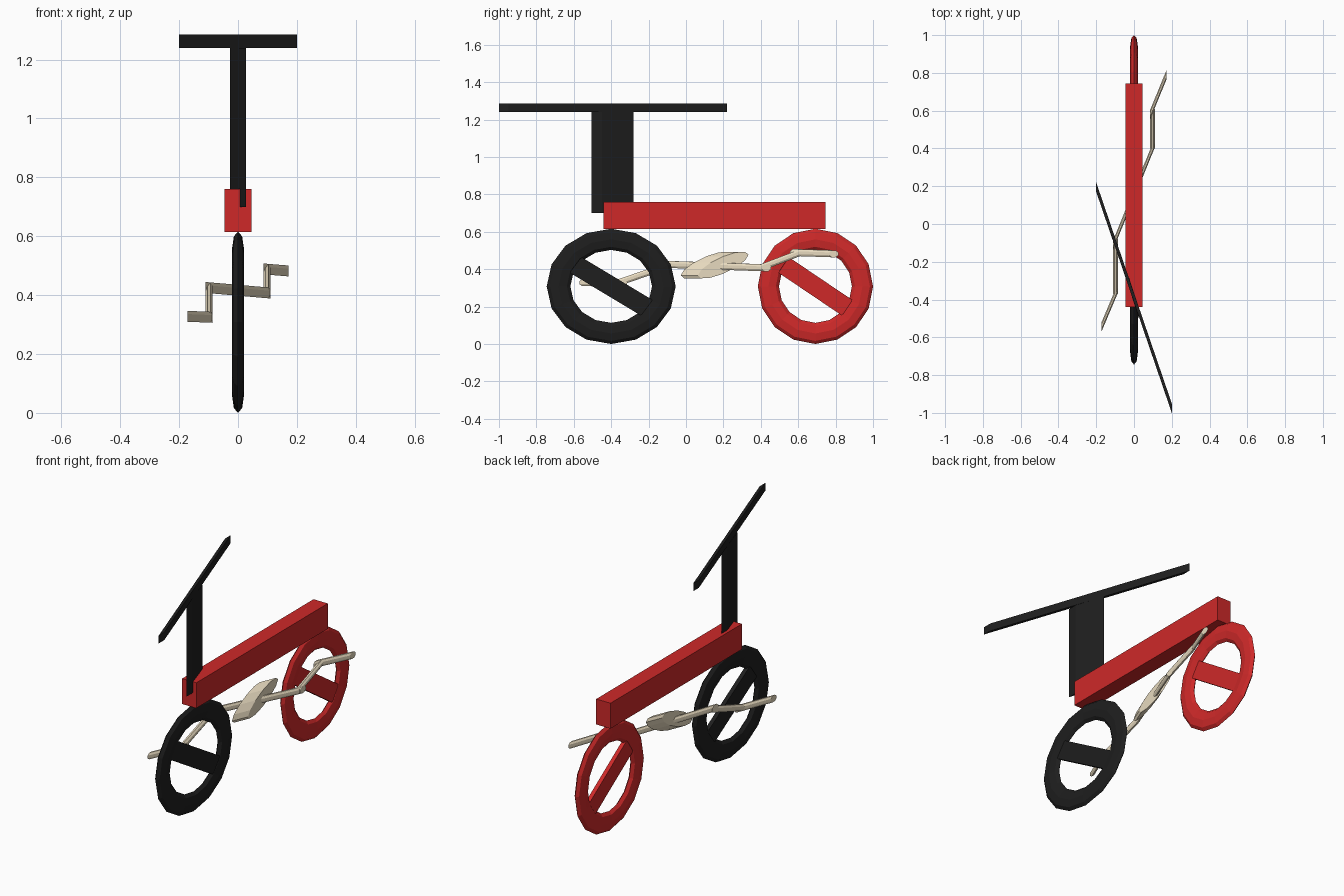
import bpy, bmesh
from math import sin, cos, pi, radians, hypot
from mathutils import Vector

if "Cube" in bpy.data.objects:
    bpy.data.objects.remove(bpy.data.objects["Cube"])


def material(name, color):
    m = bpy.data.materials.new(name)
    m.diffuse_color = (*color, 1)
    m.use_nodes = True
    m.node_tree.nodes["Principled BSDF"].inputs["Base Color"].default_value = m.diffuse_color
    return m


BLACK = material("black", (0.013, 0.013, 0.013))
RED = material("red", (0.62, 0.022, 0.022))
BEIGE = material("beige", (0.80, 0.70, 0.52))


def add_prism(bm, section, a, b):
    """Sweep a list of offsets straight from point a to point b."""
    rings = [[bm.verts.new(Vector(p) + Vector(o)) for o in section] for p in (a, b)]
    n = len(section)
    bm.faces.new(rings[0])
    bm.faces.new(rings[1][::-1])
    for i in range(n):
        j = (i + 1) % n
        bm.faces.new((rings[0][i], rings[0][j], rings[1][j], rings[1][i]))


def finish(name, bm, mat):
    bmesh.ops.recalc_face_normals(bm, faces=bm.faces)
    me = bpy.data.meshes.new(name)
    bm.to_mesh(me)
    bm.free()
    me.materials.append(mat)
    ob = bpy.data.objects.new(name, me)
    bpy.context.collection.objects.link(ob)
    return ob


def prism(name, section, a, b, mat):
    bm = bmesh.new()
    add_prism(bm, section, a, b)
    return finish(name, bm, mat)


def rect_yz(y, z):
    return [(0, -y, -z), (0, y, -z), (0, y, z), (0, -y, z)]


def wheel(name, y0, stretch, mat, major=0.2515, minor=0.0565, n=16, m=8):
    bm = bmesh.new()
    # flattened ring
    rings = []
    for i in range(n):
        t = 2 * pi * i / n
        ring = []
        for k in range(m):
            p = 2 * pi * k / m
            r = major + minor * cos(p)
            ring.append(bm.verts.new((0.02 * sin(p), r * cos(t) * stretch, r * sin(t))))
        rings.append(ring)
    for i in range(n):
        for k in range(m):
            a, b = rings[i], rings[(i + 1) % n]
            bm.faces.new((a[k], a[(k + 1) % m], b[(k + 1) % m], b[k]))
    # single diagonal spoke
    d = radians(-34)
    u, w = Vector((0, cos(d), sin(d))), Vector((0, -sin(d), cos(d)))
    sec = []
    for s, q in ((-1, -1), (1, -1), (1, 1), (-1, 1)):
        o = u * 0.225 * s + w * 0.05 * q
        sec.append((0, o.y * stretch, o.z))
    add_prism(bm, sec, (-0.012, 0, 0), (0.012, 0, 0))
    ob = finish(name, bm, mat)
    ob.location = (0, y0, 0.308)


wheel("front_wheel", -0.40, 1.12, BLACK)
wheel("rear_wheel", 0.692, 1.0, RED)

# frame beam
prism("frame", rect_yz(0.5925, 0.0725), (-0.045, 0.1525, 0.6875), (0.045, 0.1525, 0.6875), RED)

# skewed stem and handlebar
prism("stem", rect_yz(0.027, 0.27), (-0.027, -0.308, 0.97), (0.027, -0.477, 0.97), BLACK)
prism("handlebar", rect_yz(0.025, 0.0225), (-0.2, 0.195, 1.2625), (0.2, -0.975, 1.2625), BLACK)

# pedals, arms and axle along one cranked path
path = [(-0.172, -0.545, 0.328), (-0.098, -0.37, 0.325), (-0.098, -0.08, 0.425),
        (0.098, 0.40, 0.408), (0.098, 0.61, 0.488), (0.172, 0.79, 0.482)]
names = ["left_pedal", "left_crank_arm", "axle", "right_crank_arm", "right_pedal"]
angles = [2 * pi * (k + 0.5) / 8 for k in range(8)]
for i, name in enumerate(names):
    a, b = Vector(path[i]), Vector(path[i + 1])
    if "arm" in name:
        sec = [(0.013 * cos(t), 0, 0.02 * sin(t)) for t in angles]
    else:
        sec = [(0, 0.027 * cos(t), 0.02 * sin(t)) for t in angles]
        e = (b - a) * (0.012 / abs(b.x - a.x))
        if i != 0:
            a = a - e
        if i != 4:
            b = b + e
    prism(name, sec, a, b, BEIGE)

# skewed chainring
ring = [(0, 0.135 * cos(t), 0.072 * sin(t + radians(50)))
        for t in (2 * pi * k / 12 for k in range(12))]
prism("chainring", ring, (-0.019, 0.107, 0.422), (0.019, 0.199, 0.422), BEIGE)
